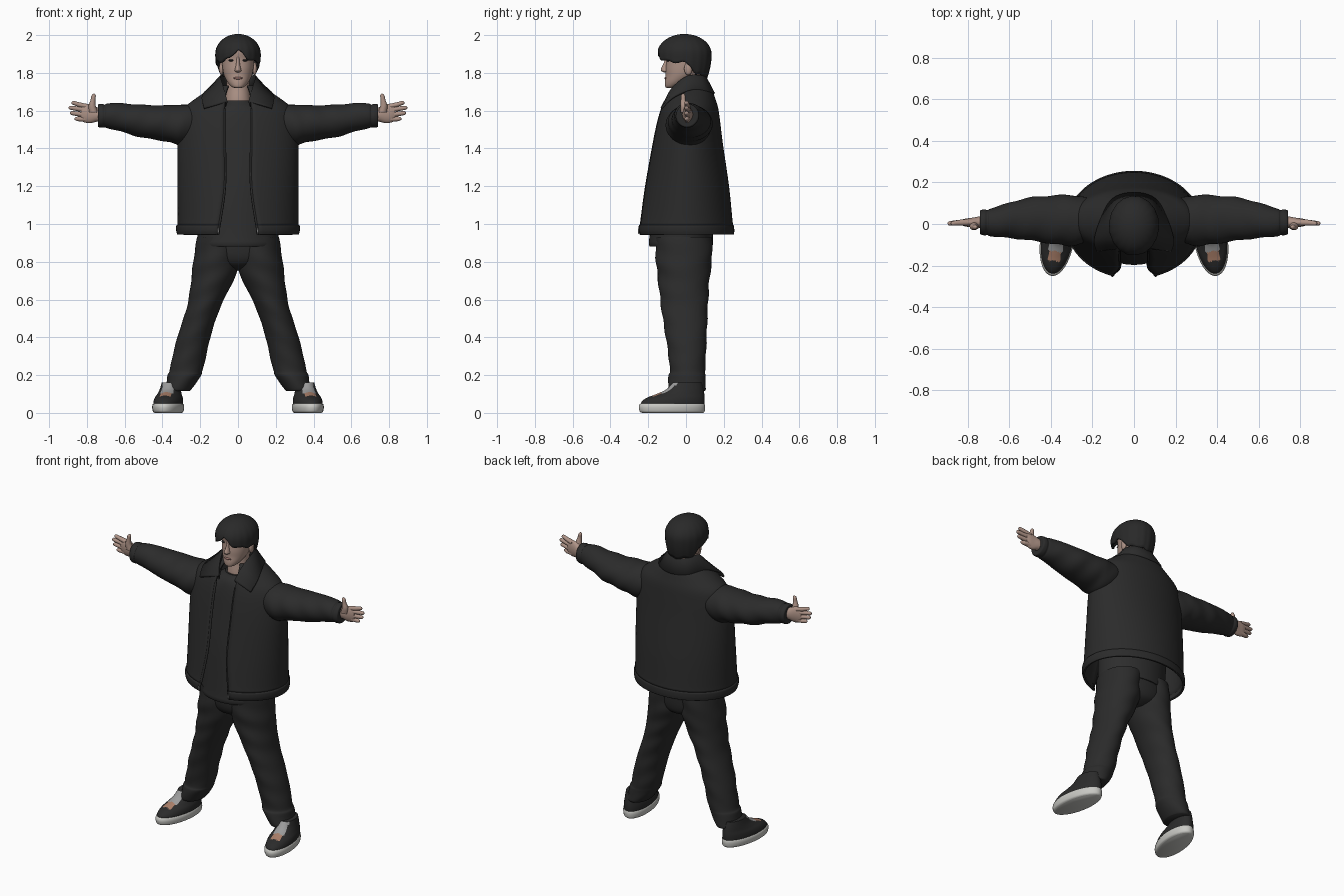
import bpy, bmesh
from math import sin, cos, pi, radians, asin, sqrt
from mathutils import Vector

cube = bpy.data.objects.get("Cube")
if cube:
    bpy.data.objects.remove(cube)


def material(name, r, g, b, rough=0.8):
    m = bpy.data.materials.new(name)
    m.use_nodes = True
    m.diffuse_color = (r, g, b, 1)
    node = m.node_tree.nodes["Principled BSDF"]
    node.inputs["Base Color"].default_value = (r, g, b, 1)
    node.inputs["Roughness"].default_value = rough
    return m


CLOTH = material("black cloth", .024, .024, .024)
SHIRT = material("charcoal knit", .026, .026, .026)
HAIR = material("black hair", .022, .022, .022)
SKIN = material("skin", .42, .29, .24)
LIP = material("lip", .30, .16, .14)
SOLE = material("off white rubber", .58, .58, .55)
TONGUE = material("grey canvas", .33, .33, .33)
TAN = material("tan leather", .40, .21, .14)
METAL = material("zip metal", .25, .25, .25)


def finish(name, bm, mats, angle=50):
    bmesh.ops.recalc_face_normals(bm, faces=bm.faces)
    me = bpy.data.meshes.new(name)
    bm.to_mesh(me)
    bm.free()
    for m in mats:
        me.materials.append(m)
    me.shade_smooth()
    me.set_sharp_from_angle(angle=radians(angle))
    ob = bpy.data.objects.new(name, me)
    bpy.context.collection.objects.link(ob)
    return ob


def smooth_rows(rows, steps):
    """Spline through tuples of numbers."""
    out = []
    for i in range(len(rows) - 1):
        a, b, c, d = (rows[max(0, min(len(rows) - 1, i + k))] for k in (-1, 0, 1, 2))
        for k in range(steps):
            t = k / steps
            out.append([q + .5 * t * ((r - p) + t * (2*p - 5*q + 4*r - s + t * (3*(q - r) + s - p)))
                        for p, q, r, s in zip(a, b, c, d)])
    return out + [list(rows[-1])]


def grid(bm, rows, closed):
    verts = [[bm.verts.new(p) for p in row] for row in rows]
    n = len(rows[0])
    for a, b in zip(verts, verts[1:]):
        for j in range(n if closed else n - 1):
            k = (j + 1) % n
            bm.faces.new((a[j], a[k], b[k], b[j]))
    return verts


def loft(name, secs, mats, axis="z", s=1, n=40, steps=5, rule=None, fold=0):
    """Sections: position, centre, half width, front y, back y, optional front gap."""
    rows, is_open = [], len(secs[0]) == 6
    for sec in smooth_rows(secs, steps):
        pos, c, r, y0, y1 = sec[:5]
        r = max(r, .001)
        g = asin(min(.95, sec[5] / r)) if is_open else 0
        row = []
        for j in range(n):
            t = g + (2*pi - 2*g) * j / (n - 1 if is_open else n)
            f = 1 + fold * sin(pos * 48 + 2.5 * sin(t)) * sin(t + 1)
            u, v = c + r * f * sin(t), (y0 + y1) / 2 - f * (y1 - y0) / 2 * cos(t)
            row.append((s * u, v, pos) if axis == "z" else (s * pos, v, u))
        rows.append(row)
    bm = bmesh.new()
    verts = grid(bm, rows, not is_open)
    if not is_open:
        bm.faces.new(verts[0])
        bm.faces.new(verts[-1])
    if rule:
        for f in bm.faces:
            f.material_index = rule(f.calc_center_median())
    return finish(name, bm, mats)


def ball(name, loc, scale, mat):
    bm = bmesh.new()
    bmesh.ops.create_uvsphere(bm, u_segments=16, v_segments=10, radius=1)
    for v in bm.verts:
        v.co = Vector(a * b + c for a, b, c in zip(v.co, scale, loc))
    return finish(name, bm, [mat])


def thicken(ob, amount):
    mod = ob.modifiers.new("thickness", "SOLIDIFY")
    mod.thickness, mod.offset = amount, 0


def tube(name, pts, radius, mat):
    cu = bpy.data.curves.new(name, "CURVE")
    cu.dimensions, cu.bevel_depth, cu.bevel_resolution = "3D", radius, 1
    sp = cu.splines.new("POLY")
    sp.points.add(len(pts) - 1)
    for p, q in zip(sp.points, pts):
        p.co = (*q, 1)
    cu.materials.append(mat)
    bpy.context.collection.objects.link(bpy.data.objects.new(name, cu))


# Jacket body, open down the front
jacket = [(.945, 0, .316, -.252, .248, .105), (.965, 0, .321, -.258, .25, .103),
          (.99, 0, .321, -.256, .248, .10), (1.005, 0, .314, -.248, .242, .097),
          (1.2, 0, .315, -.215, .222, .07), (1.42, 0, .315, -.175, .19, .07),
          (1.54, 0, .305, -.15, .175, .07), (1.61, 0, .28, -.13, .165, .07),
          (1.66, 0, .22, -.11, .15, .068), (1.70, 0, .16, -.085, .135, .06),
          (1.73, 0, .11, -.06, .115, .05)]
thicken(loft("jacket_body", jacket, [CLOTH], n=64), .012)

# Turned down collar from three mirrored edge lines
inner = [(.07, -.10, 1.62), (.075, -.06, 1.68), (.085, .02, 1.70), (.06, .075, 1.71), (0, .09, 1.71)]
top = [(.06, -.115, 1.645), (.08, -.07, 1.72), (.095, .01, 1.78), (.07, .085, 1.78), (0, .11, 1.77)]
outer = [(.18, -.13, 1.612), (.19, -.07, 1.67), (.155, .03, 1.71), (.10, .12, 1.70), (0, .148, 1.69)]
bm = bmesh.new()
lines = []
for line in (inner, top, outer):
    full = line + [(-x, y, z) for x, y, z in line[-2::-1]]
    lines.append(smooth_rows(full, 5))
grid(bm, lines, False)
thicken(finish("jacket_collar", bm, [CLOTH]), .012)

# Shirt and trouser seat
loft("shirt", [(.88, 0, .212, -.192, .14), (.90, 0, .217, -.197, .143), (.95, 0, .215, -.192, .143),
               (1.2, 0, .225, -.17, .155), (1.42, 0, .235, -.137, .15), (1.54, 0, .22, -.118, .135),
               (1.61, 0, .14, -.10, .115), (1.645, 0, .085, -.075, .085), (1.655, 0, .078, -.07, .08)],
     [SHIRT])
loft("trouser_seat", [(.755, 0, .05, -.06, .06), (.78, 0, .14, -.12, .11), (.83, 0, .21, -.15, .13),
                      (.93, 0, .205, -.155, .135)], [CLOTH])

# Neck and head
loft("neck", [(1.58, 0, .075, -.06, .08), (1.66, 0, .066, -.06, .075), (1.73, 0, .06, -.05, .075),
              (1.80, 0, .062, -.05, .08)], [SKIN])
loft("head", [(1.72, 0, .015, -.10, -.065), (1.727, 0, .034, -.110, -.04), (1.75, 0, .055, -.112, .01),
              (1.785, 0, .073, -.108, .06), (1.82, 0, .081, -.108, .08), (1.87, 0, .086, -.104, .09),
              (1.92, 0, .088, -.11, .095), (1.96, 0, .065, -.08, .07), (1.975, 0, .02, -.03, .02)], [SKIN])
loft("nose", [(1.802, 0, .006, -.118, -.09), (1.81, 0, .018, -.130, -.08), (1.82, 0, .016, -.133, -.08),
              (1.85, 0, .010, -.119, -.08), (1.885, 0, .008, -.108, -.08)], [SKIN], n=16)
ball("lips", (0, -.106, 1.772), (.024, .009, .007), LIP)

# Hair cap with a parted fringe and a longer nape
edge = [(0, 1.922), (10, 1.905), (25, 1.875), (50, 1.86), (88, 1.855), (105, 1.835), (120, 1.79), (180, 1.775)]


def hair_edge(d):
    for (a, za), (b, zb) in zip(edge, edge[1:]):
        if d <= b:
            return za + (zb - za) * (d - a) / (b - a)
    return edge[-1][1]


rows, sides, levels = [], 72, 18
for i in range(levels + 1):
    row = []
    for j in range(sides):
        d = 360 * j / sides
        t, z_end = radians(d), hair_edge(min(d, 360 - d))
        z_end += .006 * sin(9 * t)
        k = i / levels
        z = 2.0 - (2.0 - z_end) * (.002 + .998 * k ** 1.7)
        if z > 1.9:
            r = sqrt(max(0, 1 - ((z - 1.9) / .1) ** 2))
        else:
            r = 1 - .17 * ((1.9 - z) / .125) ** 2
        r *= 1 + .012 * sin(18 * t) * k
        row.append((.114 * r * sin(t), -.008 - .137 * r * cos(t), z))
    rows.append(row)
bm = bmesh.new()
rings = grid(bm, rows, True)
bm.faces.new(rings[0])
thicken(finish("hair", bm, [HAIR], 70), .012)

for s, side in ((1, "left"), (-1, "right")):
    # Face details
    ball(side + "_eye", (s * .036, -.094, 1.866), (.015, .009, .006), HAIR)
    ball(side + "_ear", (s * .088, .012, 1.822), (.012, .022, .034), SKIN)

    # Zip along the jacket edge with a metal pull
    zip_line = []
    for z, c, r, y0, y1, gap in smooth_rows(jacket[:8], 4):
        zip_line.append((s * gap, (y0 + y1) / 2 - (y1 - y0) / 2 * cos(asin(gap / r)), z))
    tube(side + "_zip", zip_line, .0075, CLOTH)
    x, y, z = zip_line[2]
    ball(side + "_zip_pull", (x, y - .009, z + .01), (.005, .005, .016), METAL)

    # Sleeve, with a gathered cuff
    loft(side + "_sleeve", [(.20, 1.535, .09, -.08, .12), (.30, 1.525, .108, -.105, .14),
                            (.36, 1.53, .098, -.10, .138), (.44, 1.538, .091, -.088, .134),
                            (.53, 1.547, .085, -.075, .122), (.62, 1.565, .075, -.066, .096),
                            (.69, 1.573, .066, -.058, .075), (.705, 1.572, .060, -.052, .068),
                            (.72, 1.573, .064, -.055, .07), (.74, 1.573, .060, -.05, .064),
                            (.742, 1.573, .048, -.04, .05)], [CLOTH], "x", s, fold=.03)

    # Hand: palm, four fingers, thumb
    loft(side + "_palm", [(.70, 1.578, .036, -.022, .04), (.745, 1.58, .038, -.02, .036),
                          (.78, 1.583, .049, -.016, .03), (.81, 1.587, .05, -.012, .026),
                          (.832, 1.59, .042, -.006, .02)], [SKIN], "x", s, n=24)
    fingers = (("index", 1.622, 1.641, .882), ("middle", 1.602, 1.615, .897),
               ("ring", 1.577, 1.587, .89), ("little", 1.555, 1.557, .866))
    for finger, z0, z1, tip in fingers:
        zm = (z0 + z1) / 2
        loft(side + "_" + finger + "_finger",
             [(.80, z0, .014, -.008, .024), (.84, zm, .013, -.008, .02), (tip - .012, z1, .011, -.008, .014),
              (tip - .003, z1, .007, -.004, .01), (tip, z1, .002, .002, .005)], [SKIN], "x", s, n=14)
    loft(side + "_thumb", [(1.59, .765, .024, -.028, .018), (1.625, .772, .019, -.03, .008),
                           (1.655, .768, .013, -.028, -.002), (1.68, .764, .011, -.026, -.004),
                           (1.69, .762, .003, -.018, -.012)], [SKIN], s=s, n=16)

    # Trouser leg with a bunched hem
    loft(side + "_trouser_leg", [(.115, .318, .062, -.082, .098), (.125, .316, .069, -.09, .104),
                                 (.16, .30, .079, -.092, .105), (.20, .284, .09, -.093, .102),
                                 (.222, .275, .087, -.086, .10), (.30, .258, .089, -.092, .105),
                                 (.42, .228, .087, -.11, .11), (.55, .185, .088, -.13, .115),
                                 (.65, .152, .102, -.142, .12), (.74, .125, .119, -.152, .128),
                                 (.82, .114, .12, -.16, .138), (.93, .105, .112, -.16, .138)],
         [CLOTH], s=s, fold=.025)

    # Shoe: rubber sole, dark upper, grey tongue and tan instep patch
    sole = loft(side + "_shoe_sole", [(0, 0, .068, -.235, .092), (.008, 0, .077, -.248, .1),
                                      (.03, 0, .081, -.253, .103), (.046, 0, .078, -.248, .1),
                                      (.05, 0, .07, -.24, .092)], [SOLE], s=s)

    def upper_colour(c):
        if abs(c.x) < .032 and c.z > .075 and -.18 < c.y < -.05:
            return 1 if c.y > -.132 else 2
        return 0

    upper = loft(side + "_shoe_upper", [(.04, 0, .075, -.243, .098), (.06, 0, .075, -.237, .1),
                                        (.08, 0, .071, -.21, .1), (.10, 0, .062, -.158, .098),
                                        (.125, 0, .054, -.105, .094), (.16, 0, .046, -.07, .085)],
                 [CLOTH, TONGUE, TAN], s=s, steps=8, rule=upper_colour)
    for ob in (sole, upper):
        ob.location.x = s * .358
        ob.rotation_euler.z = s * radians(9)
